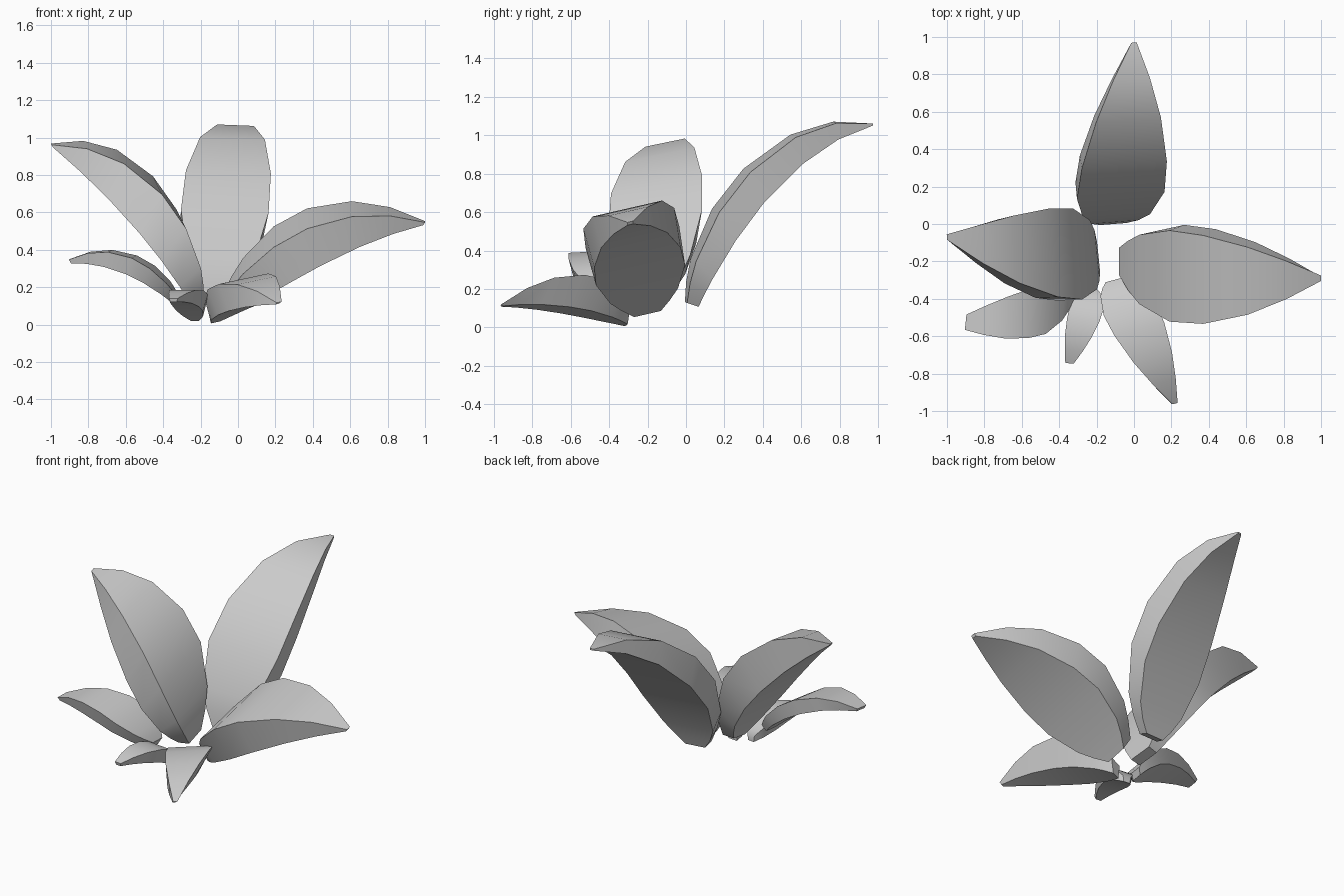
import bpy, bmesh
from mathutils import Vector

if "Cube" in bpy.data.objects:
    bpy.data.objects.remove(bpy.data.objects["Cube"])

# Shared outline: position along the leaf and share of full width
STATIONS = [(0, .3), (.07, .54), (.15, .76), (.33, 1), (.5, .97), (.7, .74), (.86, .42), (1, .06)]


def bezier(p, t):
    a, b, c, d = (Vector(v) for v in p)
    u = 1 - t
    return a * u**3 + b * 3 * u * u * t + c * 3 * u * t * t + d * t**3


def leaf(name, top, bottom, side, width, tip=0, under=.95):
    """Thick arched leaf: curved upper face, flatter underside, thin rim sides."""
    bm = bmesh.new()
    s = Vector(side).normalized() * width / 2
    rings = []
    for t, w in STATIONS:
        if t > .5:
            w = tip + (1 - tip) * w  # blunt tips stay wider
        a, b = bezier(top, t), bezier(bottom, t)
        k = w * under
        rings.append([bm.verts.new(p) for p in
                      (a - s * w, a + s * w, b + s * k, b - s * k)])
    for r, q in zip(rings, rings[1:]):
        for i in range(4):
            j = (i + 1) % 4
            bm.faces.new((r[i], r[j], q[j], q[i]))
    bm.faces.new(rings[0])
    bm.faces.new(rings[-1])
    bmesh.ops.recalc_face_normals(bm, faces=bm.faces)
    mesh = bpy.data.meshes.new(name)
    bm.to_mesh(mesh)
    bm.free()
    ob = bpy.data.objects.new(name, mesh)
    bpy.context.collection.objects.link(ob)
    bpy.ops.object.select_all(action='DESELECT')
    ob.select_set(True)
    bpy.context.view_layer.objects.active = ob
    bpy.ops.object.shade_smooth_by_angle(angle=.6)


# Three large leaves
leaf("back_leaf",
     [(-.11, 0, .13), (-.07, .02, .62), (-.03, .5, 1.16), (0, .97, 1.06)],
     [(-.11, .06, .11), (-.1, .17, .41), (-.06, .51, .94), (0, .97, 1.05)],
     (1, .08, -.04), .47)
leaf("left_leaf",
     [(-.19, -.17, .13), (-.2, -.15, .6), (-.55, -.18, 1.02), (-1, -.07, .965)],
     [(-.26, -.18, .12), (-.4, -.18, .38), (-.65, -.19, .69), (-.99, -.07, .95)],
     (-.1, .97, .2), .5)
leaf("right_leaf",
     [(-.08, -.2, .15), (.13, -.31, .55), (.55, -.32, .73), (1, -.29, .55)],
     [(-.03, -.2, .07), (.25, -.24, .28), (.6, -.27, .49), (.99, -.29, .535)],
     (0, .96, .22), .5)

# Three small front leaves
leaf("front_left_leaf",
     [(-.32, -.37, .15), (-.42, -.47, .33), (-.65, -.5, .47), (-.9, -.525, .35)],
     [(-.34, -.38, .11), (-.48, -.47, .25), (-.68, -.49, .34), (-.89, -.525, .33)],
     (.1, .97, .05), .28, .25, .85)
leaf("front_small_leaf",
     [(-.23, -.34, .06), (-.24, -.42, .2), (-.29, -.58, .22), (-.345, -.745, .14)],
     [(-.23, -.34, .02), (-.25, -.45, .08), (-.3, -.6, .13), (-.345, -.74, .12)],
     (.97, -.1, 0), .18, .2, .8)
leaf("front_right_leaf",
     [(-.11, -.3, .1), (-.04, -.4, .25), (.08, -.68, .33), (.22, -.96, .12)],
     [(-.12, -.31, .012), (-.03, -.5, .08), (.08, -.75, .12), (.21, -.96, .11)],
     (.93, .25, .2), .29, .04, .6)
